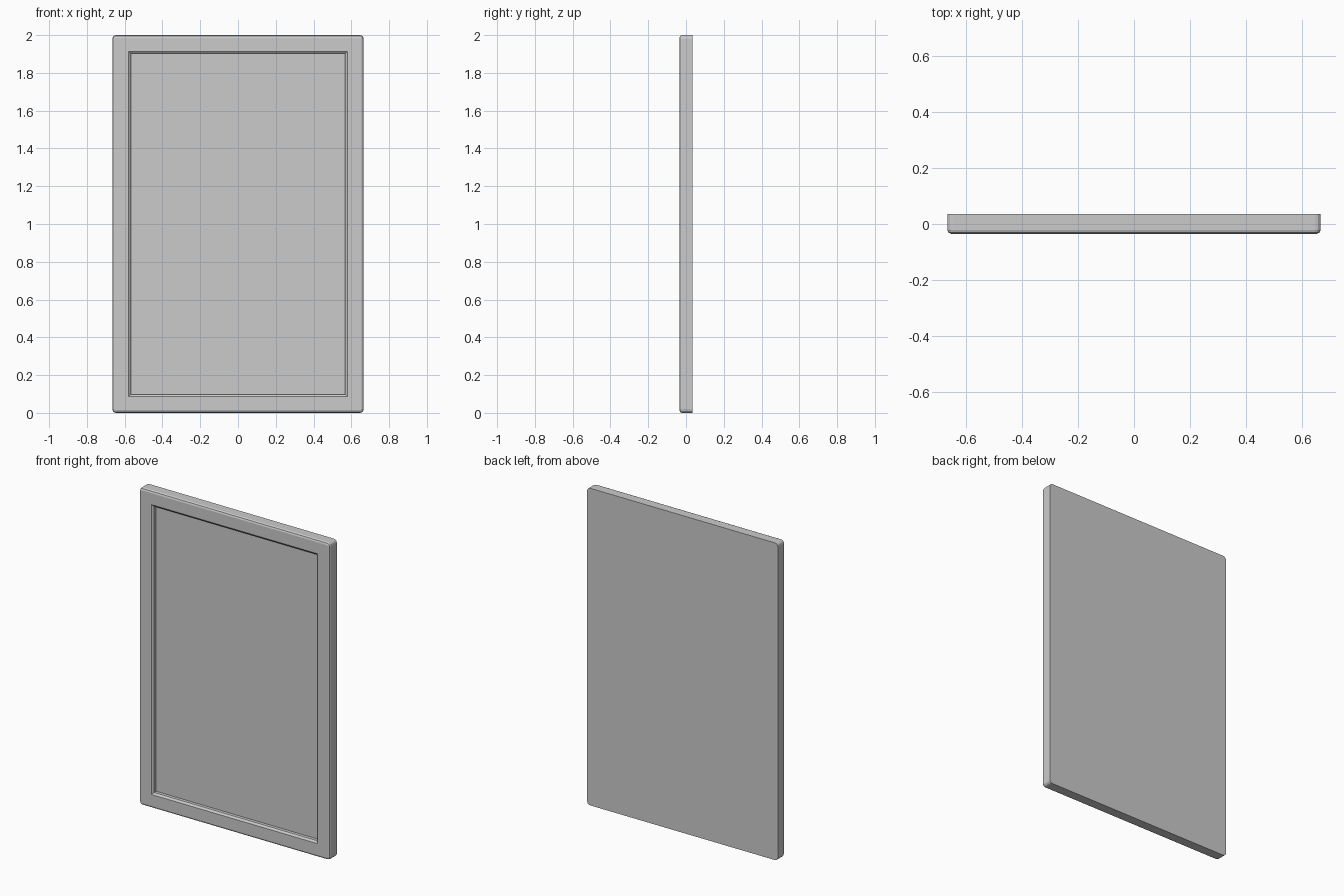
import bpy, bmesh, math

if "Cube" in bpy.data.objects:
    bpy.data.objects.remove(bpy.data.objects["Cube"])

W, H = 0.665, 1.0      # half width, half height
SEG = 3                # segments per rounded corner


def loop(bm, inset, radius, y):
    """Rounded rectangle in the xz plane, inset from the outer size."""
    hw, hh = W - inset, H - inset
    verts = []
    for i, (sx, sz) in enumerate([(1, 1), (-1, 1), (-1, -1), (1, -1)]):
        for k in range(SEG + 1):
            a = math.pi / 2 * (i + k / SEG)
            verts.append(bm.verts.new((sx * (hw - radius) + radius * math.cos(a), y,
                                       H + sz * (hh - radius) + radius * math.sin(a))))
    return verts


def build(name, profile):
    """Skin a stack of (inset, corner radius, y) loops and cap both ends."""
    bm = bmesh.new()
    loops = [loop(bm, *p) for p in profile]
    n = len(loops[0])
    for a, b in zip(loops, loops[1:]):
        for i in range(n):
            j = (i + 1) % n
            bm.faces.new((a[i], a[j], b[j], b[i]))
    bm.faces.new(loops[0])
    bm.faces.new(loops[-1])
    bmesh.ops.remove_doubles(bm, verts=bm.verts, dist=1e-5)
    bmesh.ops.recalc_face_normals(bm, faces=bm.faces)
    me = bpy.data.meshes.new(name)
    bm.to_mesh(me)
    bm.free()
    ob = bpy.data.objects.new(name, me)
    bpy.context.collection.objects.link(ob)
    return ob


# Framed panel: flat back, bevelled rim, flat frame, bevelled recess, sunken panel
build("framed_panel", [
    (0.0, 0.02, 0.035),
    (0.0, 0.02, -0.021),
    (0.004, 0.016, -0.031),
    (0.014, 0.006, -0.035),
    (0.086, 0.0, -0.035),
    (0.098, 0.0, -0.025),
    (0.098, 0.0, -0.005),
])
